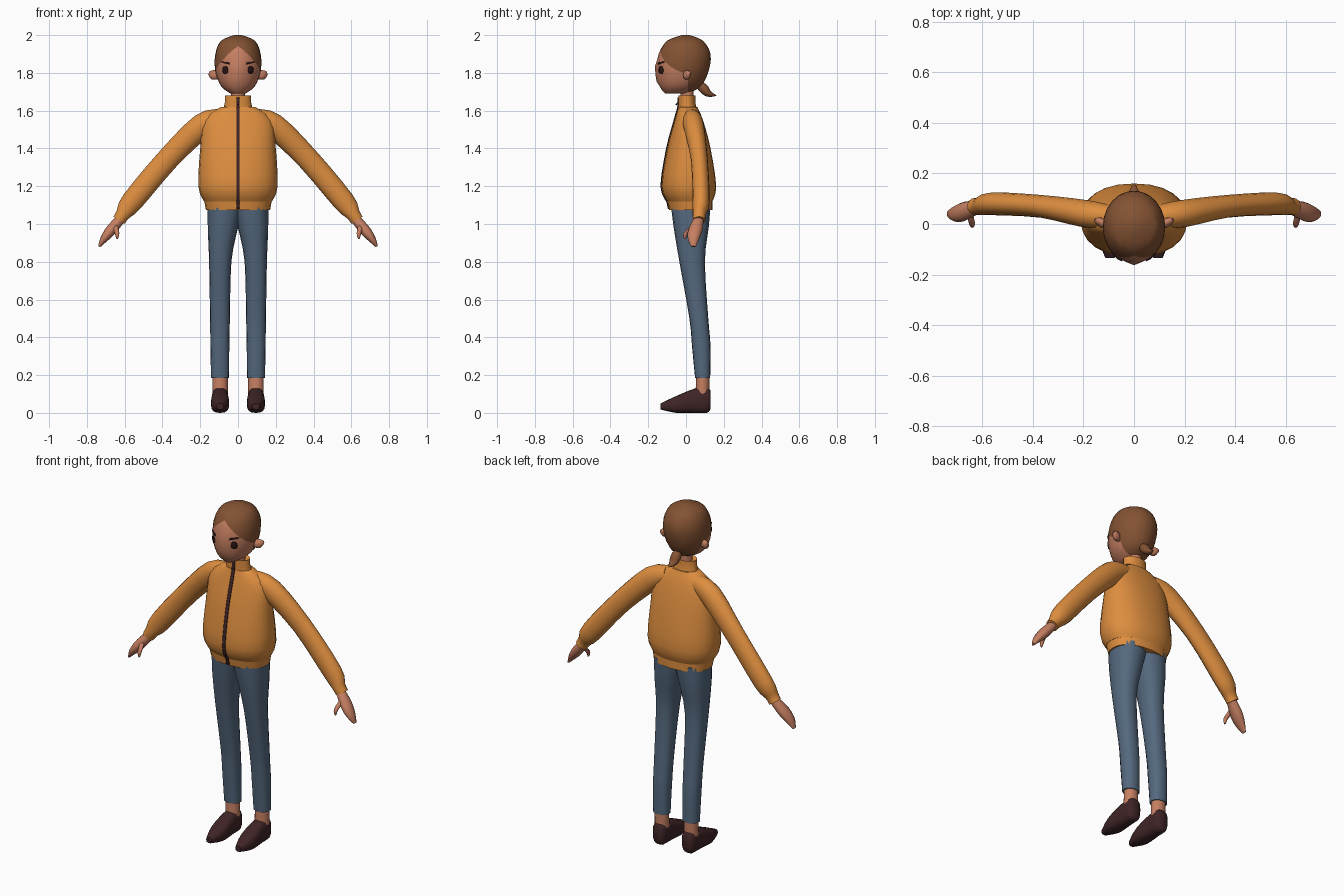
import bpy, bmesh, math
from mathutils import Vector
from mathutils.bvhtree import BVHTree

cube = bpy.data.objects.get("Cube")
if cube:
    bpy.data.objects.remove(cube, do_unlink=True)

X, Y, Z = Vector((1, 0, 0)), Vector((0, 1, 0)), Vector((0, 0, 1))


def material(name, red, green, blue):
    mat = bpy.data.materials.new(name)
    mat.use_nodes = True
    mat.diffuse_color = (red, green, blue, 1)
    shader = mat.node_tree.nodes["Principled BSDF"]
    shader.inputs["Base Color"].default_value = (red, green, blue, 1)
    return mat


ORANGE = material("orange jacket", .73, .27, .05)
DENIM = material("blue denim", .09, .14, .21)
SKIN = material("skin", .56, .21, .12)
HAIR = material("brown hair", .23, .085, .033)
MAROON = material("dark maroon", .05, .018, .02)
DARK = material("eye dark", .025, .008, .008)


def finish(name, bm, mat):
    """Turn a bmesh into a smooth-shaded object with one material."""
    bmesh.ops.recalc_face_normals(bm, faces=bm.faces)
    mesh = bpy.data.meshes.new(name)
    bm.to_mesh(mesh)
    bm.free()
    mesh.materials.append(mat)
    part = bpy.data.objects.new(name, mesh)
    bpy.context.collection.objects.link(part)
    bpy.ops.object.select_all(action='DESELECT')
    part.select_set(True)
    bpy.context.view_layer.objects.active = part
    bpy.ops.object.shade_smooth_by_angle(angle=math.radians(50))
    return part


def refine(rows, steps=3):
    """Flow a smooth curve through a few key rows."""
    keys = [Vector(row) for row in rows]
    padded = [keys[0]] + keys + [keys[-1]]
    result = []
    for before, start, end, after in zip(padded, padded[1:], padded[2:], padded[3:]):
        leave, arrive = (end - before) / 2, (after - start) / 2
        for step in range(steps):
            t = step / steps
            ease = t * t * (3 - 2 * t)
            result.append(start.lerp(end, ease) + leave * t * (1 - t) ** 2
                          - arrive * t * t * (1 - t))
    return result + [keys[-1]]


def loft(name, sections, mat, sides=16, power=2):
    """Skin superellipse sections given as (centre, half axis u, half axis v)."""
    def bend(value):
        return math.copysign(abs(value) ** (2 / power), value) if abs(value) > 1e-6 else 0

    bm = bmesh.new()
    angles = [math.tau * i / sides for i in range(sides)]
    rings = [[bm.verts.new(centre + u * bend(math.cos(a)) + v * bend(math.sin(a)))
              for a in angles] for centre, u, v in sections]
    for low, high in zip(rings, rings[1:]):
        for i in range(sides):
            bm.faces.new((low[i - 1], low[i], high[i], high[i - 1]))
    bm.faces.new(rings[0])
    bm.faces.new(rings[-1])
    return finish(name, bm, mat)


def upright(rows, s=1):
    """Level sections: height, half width or inner and outer x, front y, back y."""
    sections = []
    for height, *span, front, back in rows:
        inner, outer = span if len(span) == 2 else (-span[0], span[0])
        centre = Vector((s * (inner + outer) / 2, (front + back) / 2, height))
        sections.append((centre, X * (outer - inner) / 2, Y * (back - front) / 2))
    return sections


def along(path, side, s=1):
    """Sections square to a path: x, y, z, half thickness, half width along side."""
    path = refine(path)
    points = [Vector((x * s, y, z)) for x, y, z, *size in path]
    sections = []
    for i, (point, row) in enumerate(zip(points, path)):
        tangent = points[min(i + 1, len(points) - 1)] - points[max(i - 1, 0)]
        sections.append((point, tangent.cross(side).normalized() * row[3], side * row[4]))
    return sections


def plate(name, targets, rows, mat):
    """Thin plate of (x, z) points laid on the front of the targets."""
    trees = [BVHTree.FromPolygons([v.co for v in part.data.vertices],
                                  [tuple(p.vertices) for p in part.data.polygons])
             for part in targets]

    def on_surface(x, z):
        hits = [tree.ray_cast(Vector((x, -1, z)), Y)[0] for tree in trees]
        return Vector((x, min(hit.y for hit in hits if hit) - .003, z))

    bm = bmesh.new()
    grid = [[bm.verts.new(on_surface(x, z)) for x, z in row] for row in rows]
    for low, high in zip(grid, grid[1:]):
        for i in range(len(low) - 1):
            bm.faces.new((low[i], low[i + 1], high[i + 1], high[i]))
    thickness = finish(name, bm, mat).modifiers.new("thickness", 'SOLIDIFY')
    thickness.thickness, thickness.offset = .005, 0


# Jacket: body, hem band, stand-up collar
body = loft("jacket_body", upright(refine([
    (1.12, .18, -.1, .14), (1.2, .21, -.13, .16), (1.4, .2, -.1, .13),
    (1.55, .18, -.06, .09), (1.62, .09, -.04, .06)])), ORANGE, 24, 2.25)
hem = loft("jacket_hem", upright([
    (1.075, .17, -.09, .14), (1.13, .18, -.1, .14)]), ORANGE, 24, 2.25)
collar = loft("jacket_collar", upright([
    (1.6, .08, -.04, .06), (1.64, .07, -.04, .05), (1.68, .07, -.04, .05),
    (1.67, .05, -.02, .04)]), ORANGE, 24)

# Zip and its pull
rows = 40
plate("zip", [body, hem, collar],
      [[(x, 1.08 + .59 * i / rows) for x in (-.009, 0, .009)] for i in range(rows + 1)], MAROON)
loft("zip_pull", along([(0, -.03, 1.65, .008, .008), (0, -.055, 1.63, .003, .005)], X),
     MAROON, 8)

# Neck and head
loft("neck", upright([(1.64, .04, -.03, .04), (1.73, .035, -.03, .04)]), SKIN)
head = loft("head", upright(refine([
    (1.69, .04, -.11, .01), (1.73, .09, -.14, .08), (1.81, .12, -.155, .12),
    (1.9, .12, -.145, .13), (1.97, .09, -.1, .09), (2, .02, -.02, .02)])), SKIN, 24)

# Nose ridge, then the hairline cut into the head
head.data.materials.append(HAIR)
bm = bmesh.new()
bm.from_mesh(head.data)
for v in bm.verts:
    if abs(v.co.x) < .001 and v.co.y < 0 and 1.74 < v.co.z < 1.86:
        v.co.y -= .008
part_point = Z * 1.9
hair_slopes = [Vector((s * .88, .34, 1)) for s in (-1, 1)]
ear_line = Y * .01
for point, normal in [(part_point, slope) for slope in hair_slopes] + [(ear_line, Y)]:
    bmesh.ops.bisect_plane(bm, geom=bm.verts[:] + bm.edges[:] + bm.faces[:],
                           plane_co=point, plane_no=normal, dist=1e-5)
for face in bm.faces:
    middle = face.calc_center_median()
    is_face = (middle.y < ear_line.y
               and all((middle - part_point).dot(slope) < 0 for slope in hair_slopes))
    face.material_index = 0 if is_face else 1
bm.to_mesh(head.data)
bm.free()

# Ponytail
loft("ponytail", along([
    (0, .055, 1.755, .015, .015), (0, .09, 1.72, .026, .028),
    (0, .12, 1.69, .018, .024), (0, .16, 1.68, .002, .003)], X), HAIR, 12)

for side, s in (("left", 1), ("right", -1)):
    # Eye, brow and ear
    turns = [math.radians(a) for a in range(-85, 86, 17)]
    plate(side + "_eye", [head],
          [[(s * .067 + k * .014 * math.cos(a), 1.815 + .021 * math.sin(a))
            for k in (-1, 0, 1)] for a in turns], DARK)
    plate(side + "_brow", [head],
          [[(s * (.047 + .01 * i), 1.85 + .002 * i + k * (.005 - .0007 * i))
            for k in (-1, 1)] for i in range(5)], DARK)
    loft(side + "_ear", along([
        (.1, 0, 1.78, .015, .01), (.13, .005, 1.79, .026, .02),
        (.154, .015, 1.8, .01, .008)], Y, s), SKIN, 12)

    # Sleeve with gathered cuff
    loft(side + "_sleeve", along([
        (.09, .03, 1.56, .05, .045), (.19, .04, 1.52, .065, .055),
        (.37, .07, 1.345, .06, .045), (.56, .08, 1.12, .058, .045),
        (.61, .07, 1.05, .038, .035), (.63, .07, 1.02, .035, .033)], Y, s), ORANGE)

    # Hand and thumb
    loft(side + "_hand", along([
        (.61, .07, 1.04, .024, .024), (.67, .05, .97, .029, .038),
        (.71, .04, .92, .02, .03), (.735, .04, .88, .006, .012)], Y, s), SKIN, 12)
    loft(side + "_thumb", along([
        (.65, .04, .99, .014, .018), (.64, 0, .95, .012, .013),
        (.64, -.006, .92, .004, .005)], Y, s), SKIN, 8)

    # Trouser leg
    loft(side + "_trouser_leg", upright(refine([
        (1.1, -.03, .16, -.08, .13), (.98, 0, .16, -.065, .12), (.8, .035, .153, -.035, .1),
        (.5, .043, .148, .018, .118), (.35, .046, .146, .032, .13),
        (.185, .048, .143, .048, .128)]), s), DENIM, power=2.3)

    # Ankle and shoe
    loft(side + "_ankle", upright([
        (.1, .054, .136, .05, .124), (.21, .054, .136, .055, .124)], s), SKIN)
    shoe = refine([(.13, .03, .02, .12), (.11, .041, 0, .134), (.05, .044, 0, .13),
                   (-.05, .047, 0, .09), (-.135, .018, .018, .05)])
    loft(side + "_shoe", [
        (Vector((s * .095, y, (max(sole, 0) + top) / 2)), X * width, Z * (top - max(sole, 0)) / 2)
        for y, width, sole, top in shoe], MAROON, power=2.8)
